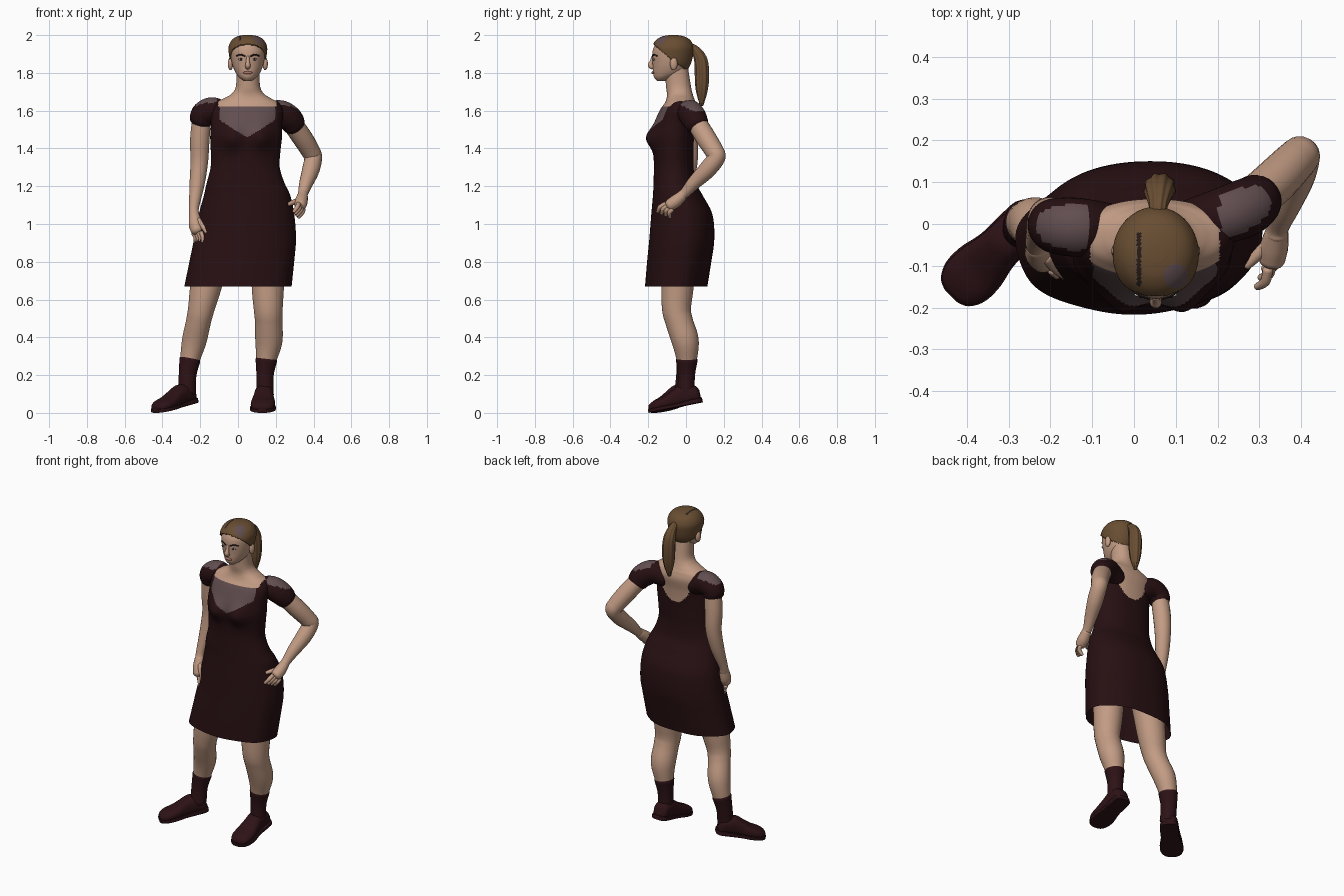
import bpy, bmesh, math
from mathutils import Vector, Matrix

def mat(name, r, g, b):
    m = bpy.data.materials.new(name)
    m.diffuse_color = (r, g, b, 1)
    return m

SKIN = mat("skin", 0.54, 0.33, 0.23)
HAIR = mat("hair_brown", 0.14, 0.075, 0.032)
DRESS = mat("dress_dark_maroon", 0.02, 0.005, 0.006)
SHEER = mat("sheer_mauve", 0.12, 0.075, 0.08)
SHOE = mat("leather_maroon", 0.026, 0.006, 0.008)
WHITE = mat("eye_white", 0.6, 0.55, 0.5)
DARK = mat("brow_dark", 0.02, 0.012, 0.01)
LIP = mat("lip", 0.4, 0.17, 0.13)

def resample(rows, n):
    """Catmull-Rom through the rows, n steps per span."""
    out = []
    for i in range(len(rows) - 1):
        p = [rows[max(0, min(len(rows) - 1, i + k))] for k in (-1, 0, 1, 2)]
        for s in range(n):
            t = s / n
            out.append([0.5 * (2 * b + (c - a) * t + (2 * a - 5 * b + 4 * c - d) * t * t
                               + (3 * b - a - 3 * c + d) * t ** 3) for a, b, c, d in zip(*p)])
    return out + [list(rows[-1])]

def loft(name, rings, mats, rule=None, caps=True, keep=None, move=None):
    """Skin a list of closed rings; rule(centre, normal) gives the material index."""
    bm = bmesh.new()
    vs = [[bm.verts.new(p) for p in r] for r in rings]
    n = len(vs[0])
    for a, b in zip(vs, vs[1:]):
        for i in range(n):
            bm.faces.new((a[i], a[(i + 1) % n], b[(i + 1) % n], b[i]))
    if caps:
        bm.faces.new(vs[0][::-1])
        bm.faces.new(vs[-1])
    if move:
        bm.transform(move)
    bm.normal_update()
    for f in list(bm.faces):
        f.smooth = True
        c = f.calc_center_median()
        if keep and not keep(c):
            bm.faces.remove(f)
        elif rule:
            f.material_index = rule(c, f.normal)
    me = bpy.data.meshes.new(name)
    bm.to_mesh(me)
    bm.free()
    me.set_sharp_from_angle(angle=math.radians(50))
    for m in mats:
        me.materials.append(m)
    ob = bpy.data.objects.new(name, me)
    bpy.context.collection.objects.link(ob)
    return ob

def oval(cx, cy, z, rx, ry, n=32, p=2.0):
    pts = []
    for i in range(n):
        a = 2 * math.pi * i / n
        c, s = math.cos(a), math.sin(a)
        pts.append(Vector((cx + rx * math.copysign(abs(c) ** (2 / p), c),
                           cy + ry * math.copysign(abs(s) ** (2 / p), s), z)))
    return pts

def tube(name, rows, mats, seg=20, n=6, rule=None, ridge=0.0):
    """Round limb along rows of (x, y, z, radius), with rounded ends."""
    pts = resample(rows, n)
    ps = [Vector(p[:3]) for p in pts]
    rings, u = [], None
    for i, p in enumerate(ps):
        t = (ps[min(i + 1, len(ps) - 1)] - ps[max(i - 1, 0)]).normalized()
        u = t.orthogonal() if u is None else u - t * u.dot(t)
        u.normalize()
        v = t.cross(u)
        def ring(c, r):
            return [c + (u * math.cos(a) + v * math.sin(a)) * r * (1 + ridge * math.sin(9 * a))
                    for a in (2 * math.pi * k / seg for k in range(seg))]
        r = pts[i][3]
        ends = (0.25, 0.6, 0.87)
        if i == 0:
            rings += [ring(p - t * r * 0.6 * math.sqrt(1 - e * e), r * e) for e in ends]
        rings.append(ring(p, r))
        if i == len(ps) - 1:
            rings += [ring(p + t * r * 0.6 * math.sqrt(1 - e * e), r * e) for e in ends[::-1]]
    return loft(name, rings, mats, rule)

def ball(name, c, size, m):
    rings = [oval(c[0], c[1], c[2] - size[2] * math.cos(a), size[0] * math.sin(a), size[1] * math.sin(a), 20)
             for a in (math.pi * (k + 0.3) / 12.6 for k in range(13))]
    return loft(name, rings, [m])

# Torso and dress: rows of z, centre x, centre y, half width, half depth
torso = [(0.67, 0.0, -0.05, 0.283, 0.165), (0.80, 0.02, -0.035, 0.277, 0.17),
         (0.92, 0.037, -0.022, 0.270, 0.172), (1.05, 0.045, -0.022, 0.253, 0.162),
         (1.15, 0.048, -0.043, 0.229, 0.132), (1.22, 0.04, -0.06, 0.205, 0.112),
         (1.30, 0.038, -0.065, 0.183, 0.105), (1.38, 0.04, -0.066, 0.184, 0.106),
         (1.46, 0.043, -0.068, 0.190, 0.110), (1.53, 0.045, -0.06, 0.188, 0.108),
         (1.60, 0.048, -0.04, 0.190, 0.100), (1.64, 0.048, -0.03, 0.170, 0.083),
         (1.665, 0.05, -0.03, 0.125, 0.073), (1.69, 0.052, -0.033, 0.085, 0.068),
         (1.73, 0.053, -0.04, 0.064, 0.066), (1.82, 0.053, -0.05, 0.06, 0.062)]
rings = []
for z, cx, cy, rx, ry in resample(torso, 11):
    ring = oval(cx, cy, z, rx, ry, 112, 2.15)
    fold = max(0, (0.95 - z) / 0.28)
    for k, p in enumerate(ring):
        if p.y < cy:   # bust
            for sx in (-0.032, 0.122):
                p.y -= 0.04 * math.exp(-((p.x - sx) / 0.055) ** 2 - ((z - 1.455) / 0.062) ** 2)
        w = 1 + 0.012 * fold * math.sin(7 * 2 * math.pi * k / 112)   # soft skirt folds
        p.x, p.y = cx + (p.x - cx) * w, cy + (p.y - cy) * w
    rings.append(ring)

def dress_rule(c, nrm):
    u = abs(c.x - 0.05) / 0.155
    front = c.y < -0.03
    neckline = 1.622 if front else 1.45 + 0.2 * u * u
    if c.z > 1.662 or (u < 1 and c.z > neckline):
        return 1
    if front and u < 0.95 and c.z > 1.46 + 0.095 * u:
        return 2
    return 0

loft("dress_and_neck", rings, [DRESS, SKIN, SHEER], dress_rule, caps=False)

# Cap sleeves with a sheer strip along the top
def sleeve_rule(c, nrm):
    return 1 if nrm.z > 0.62 and not -0.11 < c.x < 0.205 else 0
tube("left_sleeve", [(-0.06, -0.01, 1.57, 0.06), (-0.13, -0.008, 1.60, 0.07), (-0.18, -0.005, 1.582, 0.068),
                     (-0.198, 0, 1.545, 0.06)], [DRESS, SHEER], 40, 10, sleeve_rule)
tube("right_sleeve", [(0.14, 0.0, 1.57, 0.06), (0.215, 0.02, 1.588, 0.068), (0.268, 0.04, 1.562, 0.069),
                      (0.298, 0.06, 1.525, 0.062)], [DRESS, SHEER], 40, 10, sleeve_rule)

# Arms
tube("left_arm", [(-0.19, 0, 1.58, 0.05), (-0.202, 0.01, 1.45, 0.052), (-0.205, 0.015, 1.33, 0.047),
                  (-0.217, -0.005, 1.21, 0.04), (-0.233, -0.04, 1.09, 0.027), (-0.232, -0.052, 1.05, 0.027)], [SKIN])
tube("right_arm", [(0.26, 0.035, 1.57, 0.052), (0.335, 0.10, 1.465, 0.054), (0.385, 0.15, 1.385, 0.05),
                   (0.398, 0.16, 1.35, 0.047), (0.385, 0.11, 1.285, 0.046), (0.36, 0.04, 1.215, 0.036),
                   (0.345, -0.005, 1.165, 0.027), (0.342, -0.025, 1.15, 0.027)], [SKIN])

# Hands: a palm, a thumb and four fingers each
def hand(side, palm, thumb, knuckles, tips):
    tube(side + "_palm", palm, [SKIN])
    tube(side + "_thumb", thumb, [SKIN], 10)
    for i in range(4):
        a, b = (Vector(q[0]).lerp(Vector(q[1]), i / 3) for q in (knuckles, tips))
        mid = (a + b) / 2 + Vector((0.006, -0.008, 0.004))
        tube(f"{side}_finger_{i + 1}", [(*a, 0.013), (*mid, 0.012), (*b, 0.009)], [SKIN], 10)

hand("left", [(-0.232, -0.055, 1.05, 0.027), (-0.225, -0.07, 1.0, 0.036), (-0.215, -0.085, 0.965, 0.034)],
     [(-0.21, -0.08, 1.02, 0.016), (-0.18, -0.11, 0.98, 0.014), (-0.155, -0.13, 0.94, 0.01)],
     [(-0.195, -0.11, 0.955), (-0.235, -0.065, 0.95)], [(-0.185, -0.115, 0.885), (-0.225, -0.06, 0.895)])
hand("right", [(0.342, -0.02, 1.15, 0.028), (0.335, -0.055, 1.12, 0.034), (0.33, -0.085, 1.1, 0.032)],
     [(0.325, -0.045, 1.125, 0.016), (0.295, -0.075, 1.115, 0.014), (0.27, -0.1, 1.105, 0.01)],
     [(0.32, -0.11, 1.105), (0.345, -0.075, 1.075)], [(0.295, -0.15, 1.065), (0.32, -0.085, 1.035)])

# Legs and socks: the sock follows the lower leg slightly wider
legs = {"left": [(-0.11, -0.03, 0.95, 0.1), (-0.17, -0.047, 0.67, 0.083), (-0.195, -0.05, 0.55, 0.07),
                 (-0.21, -0.035, 0.48, 0.066), (-0.232, -0.002, 0.38, 0.065), (-0.255, 0.004, 0.28, 0.052),
                 (-0.267, -0.005, 0.2, 0.043), (-0.268, -0.015, 0.11, 0.043)],
        "right": [(0.16, -0.03, 0.95, 0.1), (0.158, -0.045, 0.67, 0.086), (0.16, -0.05, 0.55, 0.077),
                  (0.163, -0.035, 0.48, 0.073), (0.163, -0.004, 0.38, 0.072), (0.15, 0.004, 0.28, 0.054),
                  (0.143, 0.002, 0.2, 0.042), (0.143, 0.0, 0.11, 0.042)]}
for side, rows in legs.items():
    tube(side + "_leg", rows, [SKIN], 28)
    tube(side + "_sock", [(x, y, z, r + 0.004) for x, y, z, r in rows[-3:]], [SHOE], 28)

# Shoes: upper and sole lofted heel to toe, rows of length, half width, height
upper = [(0.003, 0.03, 0.07), (0.02, 0.046, 0.095), (0.06, 0.05, 0.11), (0.10, 0.051, 0.112), (0.14, 0.055, 0.095),
         (0.19, 0.063, 0.072), (0.24, 0.062, 0.06), (0.272, 0.045, 0.047), (0.283, 0.025, 0.036)]
sole = [(-0.003, 0.03, 0.026), (0.015, 0.05, 0.026), (0.06, 0.054, 0.026), (0.13, 0.055, 0.02),
        (0.19, 0.067, 0.02), (0.24, 0.066, 0.02), (0.275, 0.048, 0.02), (0.288, 0.024, 0.02)]
def shoe_rings(rows, p):
    # each ring is drawn flat, then stood upright across the shoe
    return [[Vector((q.x, -l, q.y)) for q in oval(0, h / 2, 0, w, h / 2, 36, p)]
            for l, w, h in resample(rows, 5)]
tilt = math.radians(11)
for side, heel, turn in (("left", (-0.235, 0.03), -45), ("right", (0.143, 0.085), -3)):
    m = (Matrix.Translation((*heel, 0.288 * math.sin(tilt))) @ Matrix.Rotation(math.radians(turn), 4, 'Z')
         @ Matrix.Rotation(tilt, 4, 'X'))
    loft(side + "_shoe_upper", shoe_rings(upper, 2.4), [SHOE], move=m)
    loft(side + "_shoe_sole", shoe_rings(sole, 8), [SHOE], move=m)

# Head: rows of z, centre y, half width, half depth
HX = 0.052
head = [(1.757, -0.128, 0.02, 0.025), (1.775, -0.115, 0.044, 0.053), (1.80, -0.092, 0.064, 0.082),
        (1.84, -0.08, 0.081, 0.096), (1.89, -0.075, 0.091, 0.104), (1.93, -0.071, 0.093, 0.102),
        (1.965, -0.068, 0.077, 0.083), (1.985, -0.068, 0.05, 0.052), (1.993, -0.068, 0.015, 0.015)]
fine = resample(head, 8)
loft("head", [oval(HX, cy, z, rx, ry, 56) for z, cy, rx, ry in fine], [SKIN])

# Hair cap above a hairline, with the dark parting and the mauve patch
def above_hairline(c):
    if c.y < -0.085:
        return c.z > 1.875 + 0.9 * (-0.085 - c.y)
    return c.z > 1.875 - 0.65 * (c.y + 0.085)
def hair_rule(c, nrm):
    if c.z > 1.93 and abs(c.x - 0.012) < 0.005 and -0.15 < c.y < -0.02:
        return 1
    return 2 if c.z > 1.93 and math.hypot(c.x - 0.1, c.y + 0.125) < 0.03 else 0
hair = loft("hair_cap", [oval(HX, cy, z + 0.007, rx + 0.009, ry + 0.009, 96) for z, cy, rx, ry in fine],
            [HAIR, DARK, SHEER], hair_rule, keep=above_hairline)
solid = hair.modifiers.new("thickness", 'SOLIDIFY')
solid.thickness, solid.offset = 0.012, -1
tube("ponytail", [(0.055, 0.005, 1.94, 0.018), (0.058, 0.045, 1.925, 0.022), (0.06, 0.078, 1.87, 0.034),
                  (0.062, 0.085, 1.79, 0.037), (0.062, 0.084, 1.71, 0.031), (0.06, 0.083, 1.63, 0.010)],
     [HAIR], 54, 8, ridge=0.06)

# Face details sit on the head surface
def face_y(dx, z):
    _, cy, rx, ry = min(fine, key=lambda r: abs(r[0] - z))
    return cy - ry * math.sqrt(1 - (dx / rx) ** 2)
for s, side in ((-1, "left"), (1, "right")):
    ball(side + "_ear", (HX + s * 0.092, -0.065, 1.848), (0.014, 0.02, 0.034), SKIN)
    dx = s * 0.036
    ball(side + "_eye", (HX + dx, face_y(dx, 1.872), 1.872), (0.015, 0.005, 0.006), WHITE)
    ball(side + "_iris", (HX + dx, face_y(dx, 1.872) - 0.003, 1.872), (0.006, 0.004, 0.006), DARK)
    tube(side + "_brow", [(HX + s * d, face_y(d, z), z, 0.004)
                          for d, z in ((0.015, 1.888), (0.038, 1.897), (0.06, 1.89))], [DARK], 8)
tube("nose", [(HX, -0.175, 1.885, 0.008), (HX, -0.182, 1.86, 0.010), (HX, -0.188, 1.84, 0.014),
              (HX, -0.176, 1.83, 0.013)], [SKIN], 16)
ball("lips", (HX, -0.174, 1.801), (0.025, 0.009, 0.008), LIP)
